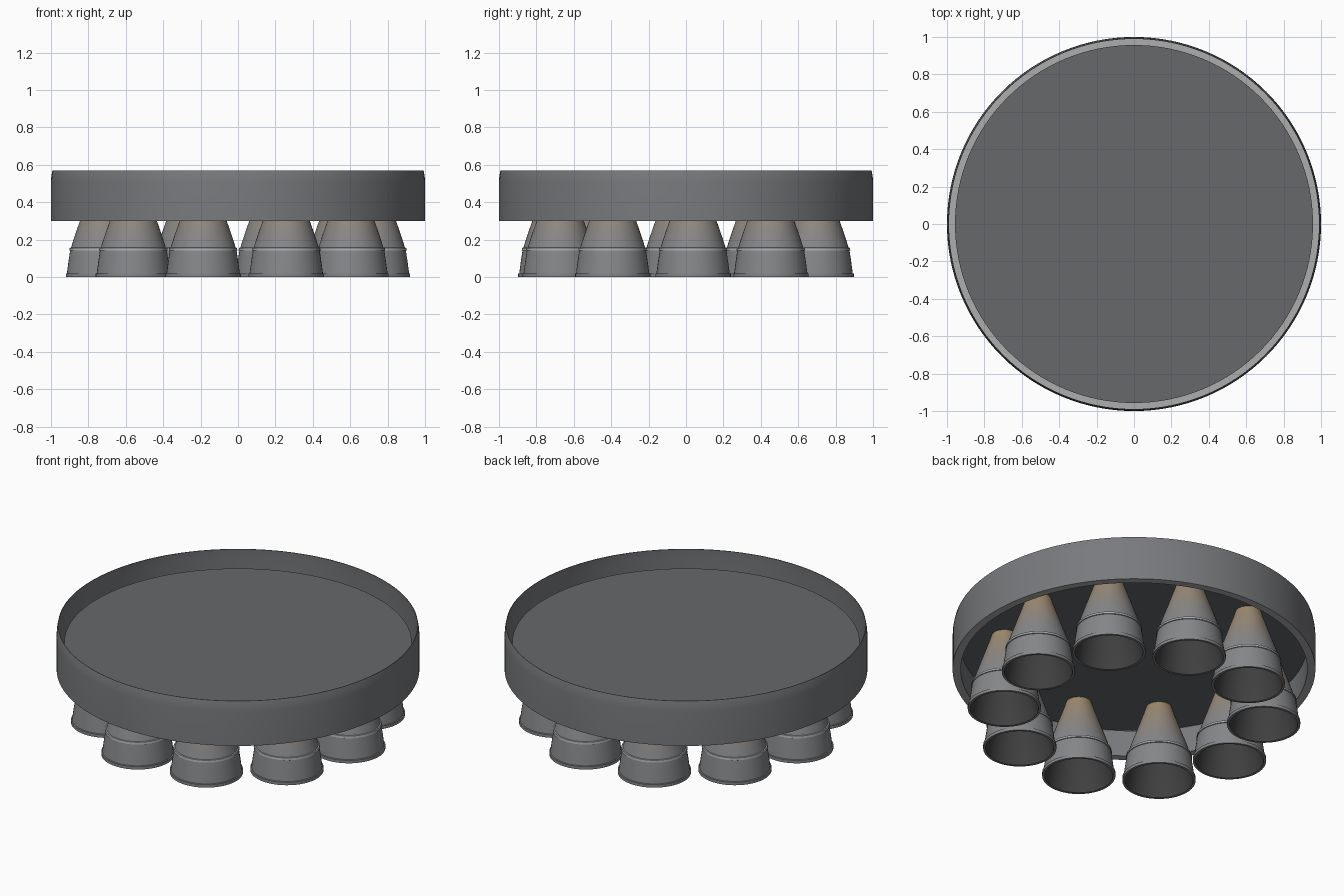
import bpy, bmesh
from math import sin, cos, pi, radians

if "Cube" in bpy.data.objects:
    bpy.data.objects.remove(bpy.data.objects["Cube"])


def material(name, rgb):
    m = bpy.data.materials.new(name)
    m.diffuse_color = (*rgb, 1)
    m.use_nodes = True
    m.node_tree.nodes["Principled BSDF"].inputs["Base Color"].default_value = m.diffuse_color
    return m


def lathe(name, profile, steps, closed=False, mats=(), pick=None):
    """Revolve an (r, z) profile round the z axis."""
    bm = bmesh.new()
    rings = [[bm.verts.new((r * cos(2 * pi * i / steps), r * sin(2 * pi * i / steps), z))
              for i in range(steps)] for r, z in profile]
    pairs = list(zip(rings, rings[1:]))
    if closed:
        pairs.append((rings[-1], rings[0]))
    for k, (a, b) in enumerate(pairs):
        for i in range(steps):
            j = (i + 1) % steps
            f = bm.faces.new((a[i], a[j], b[j], b[i]))
            if pick:
                f.material_index = pick(k)
    if not closed:
        for ring, k in ((rings[0], 0), (rings[-1], len(pairs) - 1)):
            f = bm.faces.new(ring)
            if pick:
                f.material_index = pick(k)
    bmesh.ops.recalc_face_normals(bm, faces=bm.faces[:])
    me = bpy.data.meshes.new(name)
    bm.to_mesh(me)
    bm.free()
    for m in mats:
        me.materials.append(m)
    ob = bpy.data.objects.new(name, me)
    bpy.context.collection.objects.link(ob)
    bpy.context.view_layer.objects.active = ob
    ob.select_set(True)
    bpy.ops.object.shade_smooth_by_angle(angle=radians(30))
    ob.select_set(False)
    return ob


body = material("body_grey", (0.19, 0.195, 0.205))
light = material("light_grey", (0.42, 0.42, 0.42))
dark = material("dark_grey", (0.135, 0.138, 0.145))
soot = material("soot", (0.05, 0.05, 0.052))

# Outer skirt: thin wall with a softened top edge and a groove inside
lathe("skirt_ring", [(0.955, 0.30), (1.0, 0.30), (1.0, 0.51), (0.998, 0.54), (0.992, 0.57),
                     (0.989, 0.57), (0.993, 0.53), (0.993, 0.305), (0.957, 0.305),
                     (0.957, 0.46), (0.955, 0.46)], 128, closed=True, mats=[body, light],
      pick=lambda k: 1 if k in (0, 7) else 0)

# Dark bulkhead disc that carries the engines
lathe("bulkhead", [(0.957, 0.462), (0.957, 0.467)], 128, mats=[dark])

# Engine bell: outside from throat to lip, then back up the inside
outer = [(0.07, 0.465), (0.084, 0.42), (0.098, 0.38), (0.112, 0.34), (0.126, 0.30),
         (0.142, 0.255), (0.159, 0.205), (0.174, 0.157), (0.181, 0.156), (0.183, 0.143),
         (0.179, 0.141), (0.188, 0.08), (0.196, 0.02), (0.202, 0.018), (0.202, 0.0)]
inner = [(0.188, 0.0), (0.187, 0.02), (0.166, 0.15), (0.116, 0.30), (0.062, 0.44)]
grey = (0.235, 0.24, 0.25)
tan = (0.34, 0.25, 0.15)
mats = [material("bell_tint_%d" % i, [g + (t - g) * i / 6 for g, t in zip(grey, tan)])
        for i in range(7)] + [light, soot]


def bell_material(k):
    if k >= len(outer):
        return 8                       # inside
    return 7 if k in (7, 8) else max(0, 6 - k)


bell = lathe("engine_bell_1", outer + inner, 48, mats=mats, pick=bell_material)

# Ten engines evenly round the ring
for n in range(10):
    ob = bell if n == 0 else bpy.data.objects.new("engine_bell_%d" % (n + 1), bell.data)
    if n:
        bpy.context.collection.objects.link(ob)
    a = radians(3 + 36 * n)
    ob.location = (0.72 * cos(a), 0.72 * sin(a), 0)
    ob.rotation_euler = (0, 0, a)
